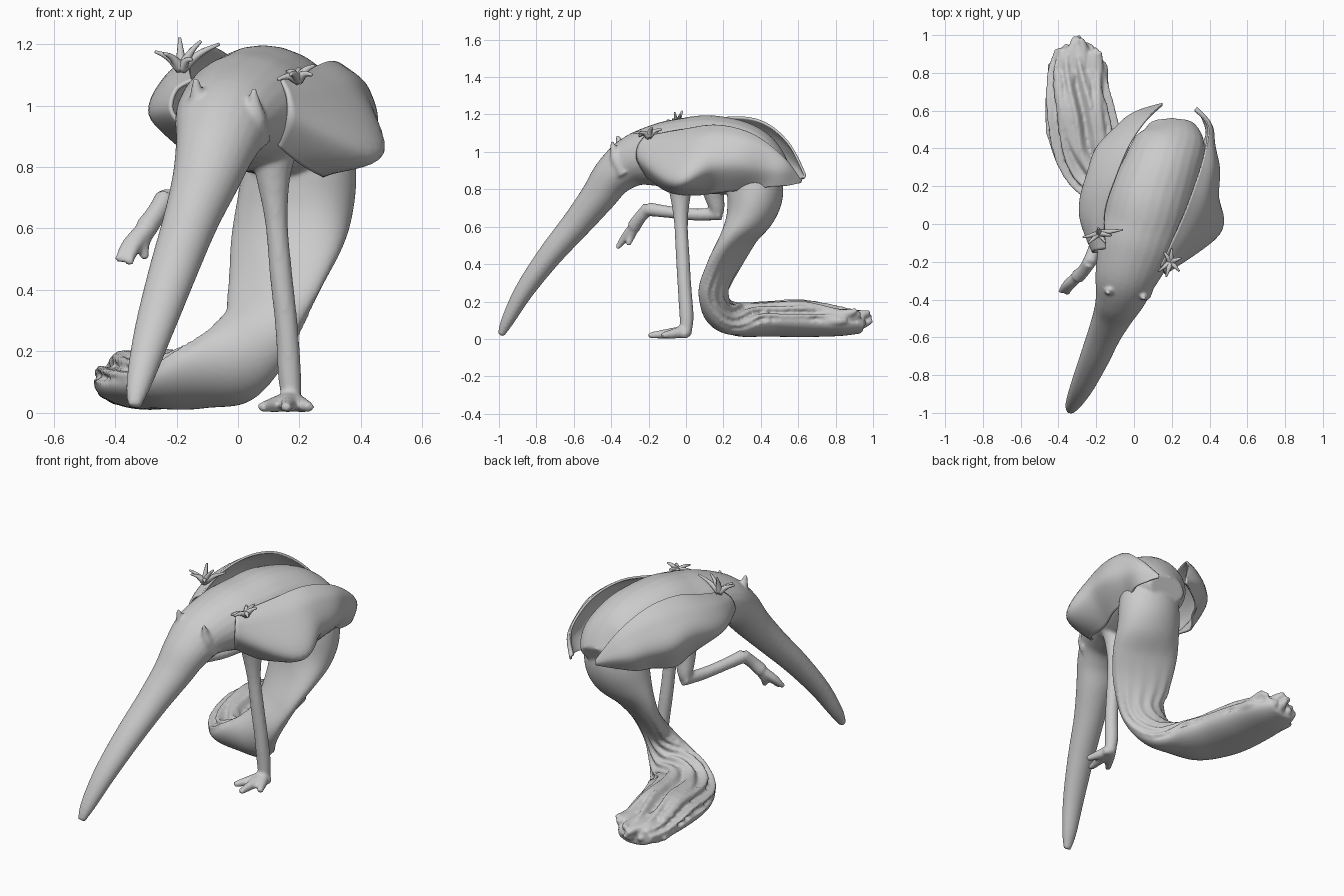
import bpy, bmesh, math, random
from mathutils import Vector

random.seed(4)


def spline(rows, n):
    """Catmull-Rom through rows of equal-length tuples, n steps per span."""
    out = []
    for i in range(len(rows) - 1):
        p0, p1, p2, p3 = (rows[max(0, min(len(rows) - 1, i + k))] for k in (-1, 0, 1, 2))
        for j in range(n):
            t = j / n
            out.append([0.5 * (2 * b + (c - a) * t + (2 * a - 5 * b + 4 * c - d) * t * t
                               + (3 * b - a - 3 * c + d) * t ** 3)
                        for a, b, c, d in zip(p0, p1, p2, p3)])
    out.append(list(rows[-1]))
    return out


def loft(bm, rows, n=6, seg=24):
    """Elliptical skin; row = x, y, z, half width, half depth, side vector, fold strength."""
    rows = spline([tuple(r) + (1, 0, 0, 0)[len(r) - 5:] for r in rows], n)
    pts = [Vector(r[:3]) for r in rows]
    rings = []
    for i, r in enumerate(rows):
        t = (pts[min(i + 1, len(pts) - 1)] - pts[max(i - 1, 0)]).normalized()
        s = Vector(r[5:8])
        s = (s - t * s.dot(t)).normalized()
        d = t.cross(s)
        ring = []
        for k in range(seg):
            a = math.tau * k / seg
            f = 1.0
            if math.sin(a) < 0:
                f += r[8] * math.sin(13 * a + 1.5 * math.sin(i * 0.25))
            ring.append(bm.verts.new(pts[i] + s * (r[3] * math.cos(a) * min(f, 1.05)) + d * (r[4] * math.sin(a) * f)))
        rings.append(ring)
    for a, b in zip(rings, rings[1:]):
        for k in range(seg):
            m = (k + 1) % seg
            bm.faces.new((a[k], a[m], b[m], b[k]))
    bm.faces.new(rings[0][::-1])
    bm.faces.new(rings[-1])


def tube(bm, pts, side=(1, 0, 0), n=4, seg=12):
    """Round limb; point = x, y, z, radius."""
    loft(bm, [(x, y, z, r, r) + side + (0,) for x, y, z, r in pts], n, seg)


def finish(name, bm):
    bmesh.ops.recalc_face_normals(bm, faces=bm.faces)
    me = bpy.data.meshes.new(name)
    bm.to_mesh(me)
    bm.free()
    for p in me.polygons:
        p.use_smooth = True
    ob = bpy.data.objects.new(name, me)
    bpy.context.collection.objects.link(ob)
    return ob


bm = bmesh.new()

# Long snout flowing into the rounded torso
loft(bm, [
    (-.338, -.99, .02, .022, .018), (-.32, -.95, .105, .043, .036),
    (-.275, -.86, .265, .063, .052), (-.215, -.725, .45, .078, .066),
    (-.155, -.58, .622, .09, .08), (-.105, -.47, .76, .11, .095),
    (-.07, -.385, .875, .135, .112), (-.04, -.27, .955, .168, .14),
    (.01, -.12, .985, .203, .175), (.05, 0, .985, .215, .2), (.09, .14, .985, .22, .21),
    (.15, .30, .96, .205, .195), (.195, .43, .90, .185, .15), (.2, .53, .85, .12, .07)])

# Hind trunk that folds into the trailing ribbed tail
loft(bm, [
    (.2, .36, .93, .165, .13), (.2, .37, .79, .185, .15), (.185, .345, .67, .19, .13, 1, -.1, 0, 0),
    (.155, .28, .54, .19, .08, 1, -.35, 0, 0), (.115, .205, .40, .165, .06, 1, -.5, 0, .03),
    (.065, .15, .27, .13, .07, 1, -.4, -.15, .1), (-.03, .17, .15, .14, .08, .8, .25, -.5, .16),
    (-.16, .28, .10, .18, .085, .75, .6, -.1, .22), (-.25, .43, .098, .19, .085, .9, .3, 0, .26),
    (-.29, .62, .1, .18, .09, 1, 0, 0, .3), (-.305, .82, .085, .15, .07, 1, 0, 0, .35),
    (-.32, .94, .08, .10, .05, 1, 0, 0, .3)], 8, 96)

# Ragged tail fringe
for i in range(11):
    u = i / 10
    x = -.43 + .27 * u
    y = .80 + .13 * math.sin(math.pi * u)
    z = .05 + .09 * random.random()
    tube(bm, [(x * .9 - .03, y - .18, z, .028), (x, y, z, .026),
              (x + random.uniform(-.02, .02), y + random.uniform(.03, .08), z + random.uniform(-.02, .03), .013)])
# Loose folds lying along the tail
for x, w in ((-.40, .02), (-.33, -.02), (-.26, .03), (-.19, 0)):
    tube(bm, [(x * .55, .25, .165, .02), (x * .85 + w, .42, .17, .024),
              (x + w, .62, .18, .024), (x, .8, .145, .018)])

# Standing leg with splayed toes
tube(bm, [(.115, -.03, .86, .08), (.115, -.03, .76, .055), (.125, -.027, .62, .037), (.14, -.018, .45, .037),
          (.158, -.008, .28, .037), (.168, .003, .12, .038), (.175, .0, .03, .03)], n=5, seg=16)
for x, y in ((.075, -.14), (.155, -.2), (.235, -.13), (.215, -.01)):
    tube(bm, [(.172, 0, .04, .034), ((x + .172) / 2, y * .5, .028, .027), (x, y, .018, .016)])

# Raised leg with hanging foot
up = (0, 0, 1)
tube(bm, [(-.08, .13, .88, .075), (-.1, .15, .77, .055), (-.11, .165, .70, .042), (-.12, .16, .66, .032)])
tube(bm, [(-.11, .19, .67, .035), (-.15, .05, .665, .033), (-.2, -.1, .68, .033),
          (-.235, -.205, .695, .038)], up)
tube(bm, [(-.235, -.2, .70, .036), (-.265, -.245, .65, .034), (-.3, -.28, .6, .038)])
for x, y, z in ((-.39, -.36, .495), (-.355, -.37, .485), (-.30, -.31, .50)):
    tube(bm, [(-.29, -.27, .61, .03), ((x - .3) / 2 - .01, (y - .28) / 2, (z + .6) / 2, .024), (x, y, z, .013)])

# Brow horns
for x, y, z in ((-.13, -.355, 1.0), (.058, -.385, .965)):
    tube(bm, [(x, y + .06, z - .08, .05), (x, y + .015, z - .01, .036), (x - .004, y, z + .04, .022),
              (x - .008, y - .01, z + .09, .01)])

body = finish("body", bm)
rm = body.modifiers.new("blend", 'REMESH')
rm.mode = 'VOXEL'
rm.voxel_size = .0095
rm.use_smooth_shade = True
sm = body.modifiers.new("soften", 'SMOOTH')
sm.factor = .5
sm.iterations = 4


def wing(name, curves, ripple):
    """Draped shell skinned over edge curves running front to back."""
    bm = bmesh.new()
    curves = [spline(c, 8) for c in curves]
    grid = []
    for i in range(len(curves[0])):
        line = spline([c[i] for c in curves], 8)
        u = i / (len(curves[0]) - 1)
        row = []
        for j, p in enumerate(line):
            v = j / (len(line) - 1)
            w = ripple * math.sin(math.pi * u) * v * math.sin(u * 24 + v * 3)
            row.append(bm.verts.new((p[0] + w, p[1], p[2] + w * .3)))
        grid.append(row)
    for a, b in zip(grid, grid[1:]):
        for k in range(len(a) - 1):
            bm.faces.new((a[k], a[k + 1], b[k + 1], b[k]))
    ob = finish(name, bm)
    so = ob.modifiers.new("thickness", 'SOLIDIFY')
    so.thickness = .012
    so.offset = 0
    return ob


# Draped wing shells: upper edge, shoulder, flare, hem
wing("right_wing", [
    [(.14, -.22, 1.08), (.23, -.03, 1.115), (.31, .17, 1.14), (.37, .36, 1.09), (.39, .52, .97), (.32, .6, .86)],
    [(.16, -.255, 1.03), (.32, -.05, 1.04), (.40, .17, 1.07), (.42, .37, 1.03), (.40, .53, .94), (.33, .61, .85)],
    [(.16, -.26, .96), (.445, -.055, .84), (.445, .16, .92), (.43, .38, .91), (.40, .53, .89), (.33, .615, .845)],
    [(.13, -.21, .87), (.25, -.07, .78), (.30, .14, .78), (.35, .36, .805), (.38, .52, .82), (.33, .61, .835)],
], .01)
wing("left_wing", [
    [(-.15, -.13, 1.08), (-.155, .06, 1.14), (-.1, .24, 1.185), (-.03, .41, 1.16), (.06, .545, 1.05), (.15, .63, .89)],
    [(-.2, -.14, 1.05), (-.24, .05, 1.08), (-.19, .27, 1.11), (-.09, .45, 1.08), (.03, .57, 1.0), (.15, .635, .88)],
    [(-.215, -.15, .985), (-.28, .04, .97), (-.24, .3, .99), (-.13, .48, .95), (.01, .59, .92), (.15, .635, .87)],
    [(-.17, -.15, .92), (-.17, .05, .87), (-.16, .27, .82), (-.08, .43, .82), (.03, .56, .84), (.15, .63, .86)],
], -.01)

# Twiggy tufts on the shoulders
for name, c, tips in (
    ("left_tuft", (-.185, -.05, 1.12), ((-.27, -.07, 1.175), (-.24, -.1, 1.17), (-.19, -.02, 1.22), (-.12, -.06, 1.21),
                                        (-.06, -.03, 1.2), (-.15, -.1, 1.15))),
    ("right_tuft", (.195, -.2, 1.085), ((.13, -.25, 1.085), (.17, -.28, 1.1), (.24, -.25, 1.10), (.25, -.18, 1.13),
                                        (.2, -.13, 1.12), (.16, -.15, 1.11)))):
    bm = bmesh.new()
    for t in tips:
        c0, t0 = Vector(c), Vector(t)
        mid = (c0 + t0) / 2 + Vector((0, 0, .01))
        tube(bm, [(*c0, .02), (*mid, .011), (*t0, .005)], (.3, .5, .81), 3, 8)
    finish(name, bm)
